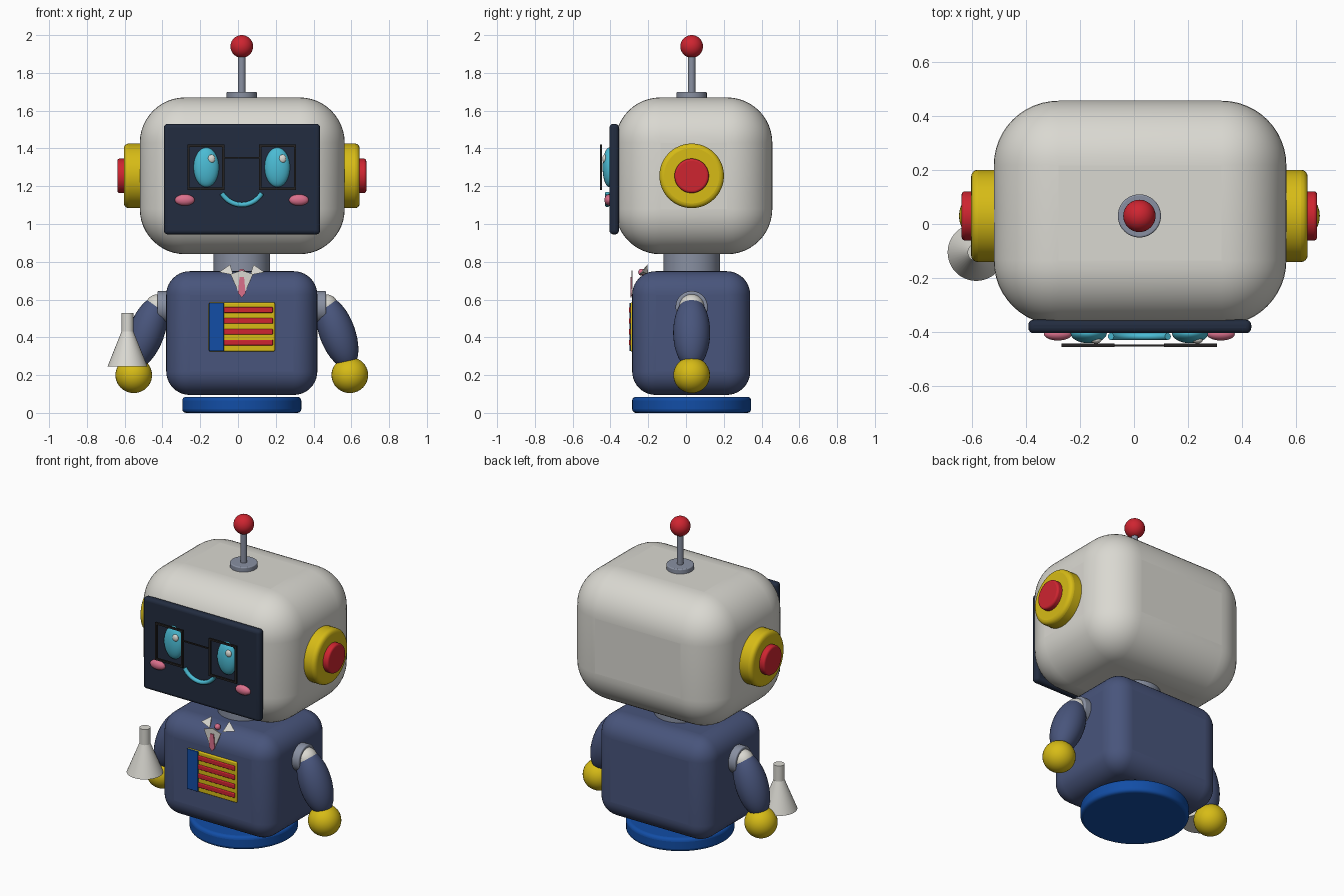
import bpy, bmesh, math
from mathutils import Matrix, Vector

if "Cube" in bpy.data.objects:
    bpy.data.objects.remove(bpy.data.objects["Cube"])

CX, CY = 0.02, 0.03  # centre line of the robot


def material(name, r, g, b):
    m = bpy.data.materials.new(name)
    m.diffuse_color = (r, g, b, 1)
    m.use_nodes = True
    m.node_tree.nodes["Principled BSDF"].inputs["Base Color"].default_value = m.diffuse_color
    return m


WHITE = material("off white", 0.70, 0.69, 0.64)
NAVY = material("screen navy", 0.016, 0.025, 0.05)
SLATE = material("body slate blue", 0.065, 0.09, 0.20)
BLUE = material("bright blue", 0.006, 0.075, 0.38)
YELLOW = material("yellow", 0.68, 0.50, 0.008)
RED = material("red", 0.62, 0.018, 0.03)
GREY = material("metal grey", 0.25, 0.28, 0.36)
CYAN = material("cyan", 0.07, 0.50, 0.66)
PINK = material("pink", 0.70, 0.16, 0.26)
DARK = material("dark frame", 0.018, 0.016, 0.016)


def finish(name, bm, mat, bevel=0, segments=4):
    bmesh.ops.recalc_face_normals(bm, faces=bm.faces)
    mesh = bpy.data.meshes.new(name)
    bm.to_mesh(mesh)
    bm.free()
    mesh.materials.append(mat)
    ob = bpy.data.objects.new(name, mesh)
    bpy.context.collection.objects.link(ob)
    if bevel:
        mod = ob.modifiers.new("Bevel", 'BEVEL')
        mod.width, mod.segments = bevel, segments
        mod.limit_method = 'ANGLE'
        mod.angle_limit = math.radians(40)
    bpy.ops.object.select_all(action='DESELECT')
    ob.select_set(True)
    bpy.context.view_layer.objects.active = ob
    bpy.ops.object.shade_smooth_by_angle(angle=math.radians(35))
    return ob


def box(name, mat, x, y, z, bevel=0, segments=4):
    """Box given by its (min, max) range on each axis."""
    bm = bmesh.new()
    bmesh.ops.create_cube(bm, size=1)
    for v in bm.verts:
        v.co = [sum(r) / 2 + c * (r[1] - r[0]) for r, c in zip((x, y, z), v.co)]
    return finish(name, bm, mat, bevel, segments)


def rod(name, mat, start, end, r1, r2=None, bevel=0, sides=48):
    """Cylinder or cone between two points."""
    a, b = Vector(start), Vector(end)
    rot = (b - a).to_track_quat('Z', 'Y').to_matrix().to_4x4()
    bm = bmesh.new()
    bmesh.ops.create_cone(bm, cap_ends=True, segments=sides, radius1=r1,
                          radius2=r1 if r2 is None else r2, depth=(b - a).length,
                          matrix=Matrix.Translation((a + b) / 2) @ rot)
    return finish(name, bm, mat, bevel)


def ball(name, mat, centre, radii, tilt=0):
    bm = bmesh.new()
    bmesh.ops.create_uvsphere(bm, u_segments=32, v_segments=20, radius=1,
                              matrix=Matrix.Translation(centre)
                              @ Matrix.Rotation(tilt, 4, 'Y')
                              @ Matrix.Diagonal((*radii, 1)))
    return finish(name, bm, mat)


def plate(name, mat, points, y, depth=0.006):
    """Flat outline in x,z given thickness along y."""
    bm = bmesh.new()
    f = bm.faces.new([bm.verts.new((px, y, pz)) for px, pz in points])
    new = bmesh.ops.extrude_face_region(bm, geom=[f])["geom"]
    bmesh.ops.translate(bm, vec=(0, depth, 0),
                        verts=[v for v in new if isinstance(v, bmesh.types.BMVert)])
    return finish(name, bm, mat)


# Base, torso, neck and head
rod("base_disc", BLUE, (CX, CY, 0), (CX, CY, 0.085), 0.315, bevel=0.02, sides=64)
box("torso", SLATE, (-0.38, 0.42), (-0.285, 0.34), (0.095, 0.75), 0.125, 10)
rod("neck", GREY, (CX, CY, 0.70), (CX, CY, 0.90), 0.15)
box("head", WHITE, (-0.52, 0.565), (-0.375, 0.457), (0.84, 1.67), 0.24, 12)
box("face_screen", NAVY, (-0.392, 0.435), (-0.405, -0.355), (0.945, 1.53), 0.02)

# Antenna
rod("antenna_base", GREY, (CX, CY, 1.65), (CX, CY, 1.70), 0.08, bevel=0.006)
rod("antenna_rod", GREY, (CX, CY, 1.69), (CX, CY, 1.92), 0.02, sides=24)
ball("antenna_ball", RED, (CX, CY, 1.94), (0.06, 0.06, 0.06))

for s, side in ((-1, "left"), (1, "right")):
    def px(offset):
        return CX + s * offset

    # Ears
    rod("ear_disc_" + side, YELLOW, (px(0.50), CY, 1.255), (px(0.624), CY, 1.255), 0.171, bevel=0.025)
    rod("ear_button_" + side, RED, (px(0.60), CY, 1.255), (px(0.659), CY, 1.255), 0.091, bevel=0.012)

    # Face: eye, highlight, cheek and glasses rim
    ex = px(0.188)
    ball("eye_" + side, CYAN, (ex, -0.405, 1.30), (0.067, 0.037, 0.105))
    ball("eye_highlight_" + side, WHITE, (ex + 0.027, -0.431, 1.345), (0.02, 0.012, 0.022))
    ball("cheek_" + side, PINK, (px(0.302), -0.408, 1.127), (0.052, 0.024, 0.03))
    gx = px(0.19)
    for i in (-1, 1):
        a, b = gx + i * 0.092, 1.30 + i * 0.114
        box("glasses_upright_" + side, DARK, (a - 0.006, a + 0.006), (-0.456, -0.444), (1.18, 1.42))
        box("glasses_bar_" + side, DARK, (gx - 0.098, gx + 0.098), (-0.456, -0.444), (b - 0.006, b + 0.006))

    # Shoulder, arm and hand
    rod("shoulder_" + side, GREY, (px(0.36), CY, 0.56), (px(0.447), CY, 0.56), 0.085, bevel=0.008)
    ball("shoulder_joint_" + side, WHITE, (px(0.445), CY, 0.562), (0.066, 0.066, 0.066))
    ball("arm_" + side, SLATE, (px(0.505), CY, 0.425), (0.095, 0.098, 0.20), -s * math.radians(20))
    ball("hand_" + side, YELLOW, (px(0.572), CY, 0.20), (0.097, 0.097, 0.095))

    # Collar halves
    plate("shirt_flap_" + side, WHITE,
          [(px(0.06), 0.735), (px(0), 0.755), (px(0), 0.62), (px(0.012), 0.625)], -0.288)
    bm = bmesh.new()
    tip = [bm.verts.new(p) for p in ((px(0.12), -0.23, 0.745), (px(0.062), -0.205, 0.785),
                                     (px(0.045), -0.25, 0.73), (px(0.07), -0.20, 0.735))]
    for k in range(4):
        bm.faces.new(tip[:k] + tip[k + 1:])
    finish("collar_point_" + side, bm, WHITE)

# Glasses bridge
box("glasses_bridge", DARK, (-0.076, 0.118), (-0.454, -0.446), (1.348, 1.356))

# Smiling mouth
curve = bpy.data.curves.new("mouth_path", 'CURVE')
curve.dimensions = '3D'
curve.bevel_depth, curve.bevel_resolution, curve.use_fill_caps = 0.013, 4, True
spline = curve.splines.new('POLY')
spline.points.add(20)
for i, p in enumerate(spline.points):
    t = math.radians(-60 + 6 * i)
    p.co = (CX + 0.122 * math.sin(t), -0.417, 1.224 - 0.122 * math.cos(t), 1)
curve.materials.append(CYAN)
mouth = bpy.data.objects.new("mouth", curve)
bpy.context.collection.objects.link(mouth)

# Necktie
plate("tie", PINK, [(0.008, 0.72), (0.032, 0.72), (0.04, 0.635), (0.02, 0.61), (0.0, 0.635)], -0.294)
ball("tie_knot", PINK, (CX, -0.235, 0.745), (0.018, 0.018, 0.018))

# Chest panel with stripes
box("chest_panel", YELLOW, (-0.155, 0.195), (-0.294, -0.27), (0.325, 0.585), 0.008)
box("chest_panel_band", BLUE, (-0.153, -0.075), (-0.299, -0.28), (0.327, 0.583), 0.003)
for i in range(4):
    z = 0.372 + i * 0.0577
    box("chest_stripe", RED, (-0.075, 0.185), (-0.302, -0.28), (z - 0.015, z + 0.015), 0.005)

# Flask held at the left hand
rod("flask_body", WHITE, (-0.585, -0.105, 0.245), (-0.585, -0.105, 0.43), 0.106, 0.032)
rod("flask_neck", WHITE, (-0.585, -0.105, 0.42), (-0.585, -0.105, 0.53), 0.032, sides=32)
